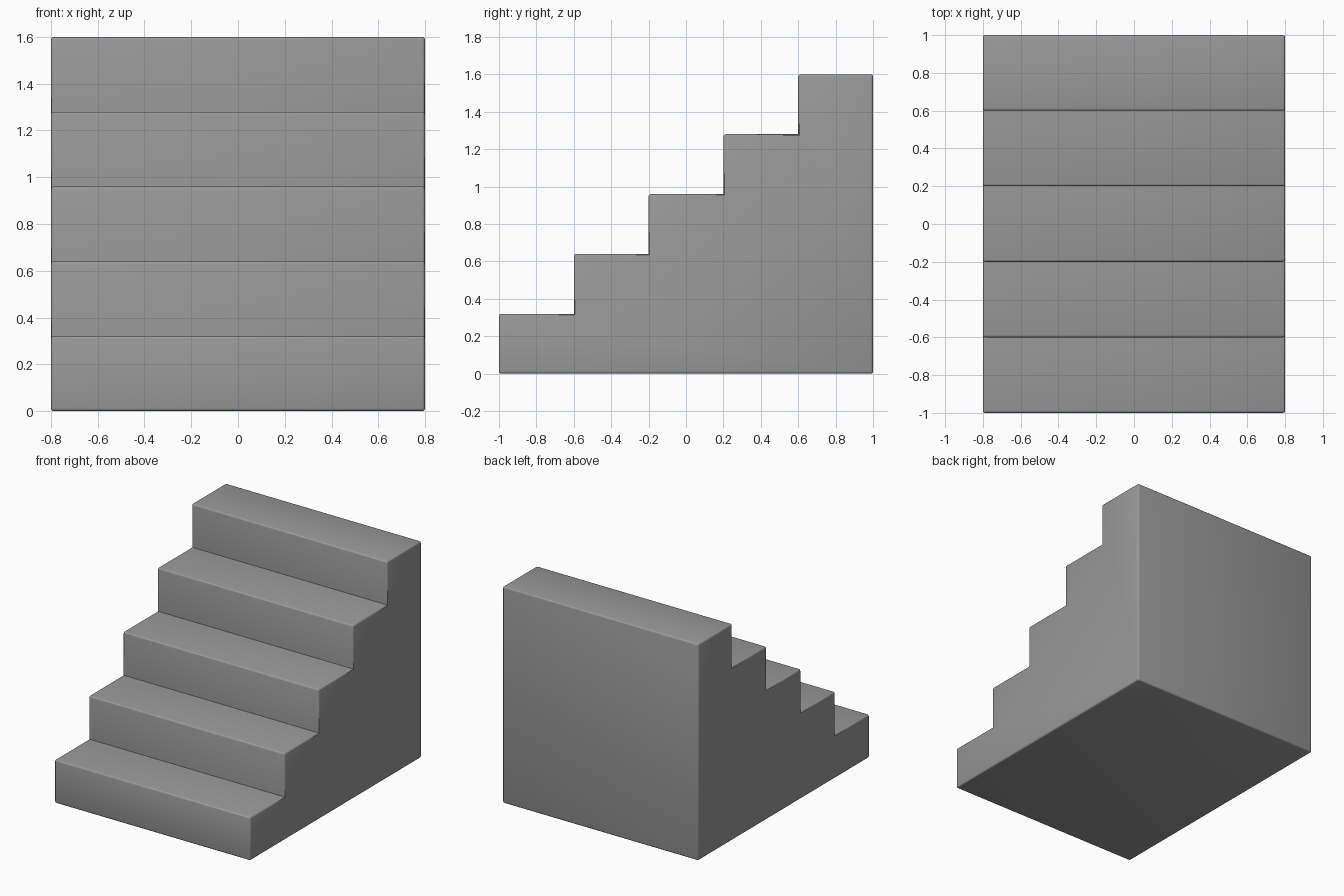
import bpy, bmesh

if "Cube" in bpy.data.objects:
    bpy.data.objects.remove(bpy.data.objects["Cube"])

STEPS, DEPTH, RISE, HALF_W = 5, 0.4, 0.32, 0.8

# stepped side profile (y, z), starting at the back bottom corner
profile = [(1.0, 0.0), (-1.0, 0.0)]
for i in range(STEPS):
    y, z = -1.0 + i * DEPTH, (i + 1) * RISE
    profile += [(y, z), (y + DEPTH, z)]

# extrude the profile across the width
bm = bmesh.new()
face = bm.faces.new([bm.verts.new((-HALF_W, y, z)) for y, z in profile])
ext = bmesh.ops.extrude_face_region(bm, geom=[face])
moved = [v for v in ext["geom"] if isinstance(v, bmesh.types.BMVert)]
bmesh.ops.translate(bm, verts=moved, vec=(2 * HALF_W, 0, 0))
bmesh.ops.recalc_face_normals(bm, faces=bm.faces)

# soften outer edges only, leaving inner tread corners sharp
outer = [e for e in bm.edges if e.is_convex]
bmesh.ops.bevel(bm, geom=outer, offset=0.012, offset_type='OFFSET',
                segments=3, profile=0.5, affect='EDGES', clamp_overlap=True)
mesh = bpy.data.meshes.new("staircase")
bm.to_mesh(mesh)
bm.free()

# plain grey stone
grey = bpy.data.materials.new("stone grey")
grey.diffuse_color = (0.32, 0.32, 0.32, 1)
grey.use_nodes = True
grey.node_tree.nodes["Principled BSDF"].inputs["Base Color"].default_value = grey.diffuse_color
mesh.materials.append(grey)

stairs = bpy.data.objects.new("staircase", mesh)
bpy.context.collection.objects.link(stairs)
bpy.context.view_layer.objects.active = stairs
stairs.select_set(True)
bpy.ops.object.shade_smooth_by_angle()
